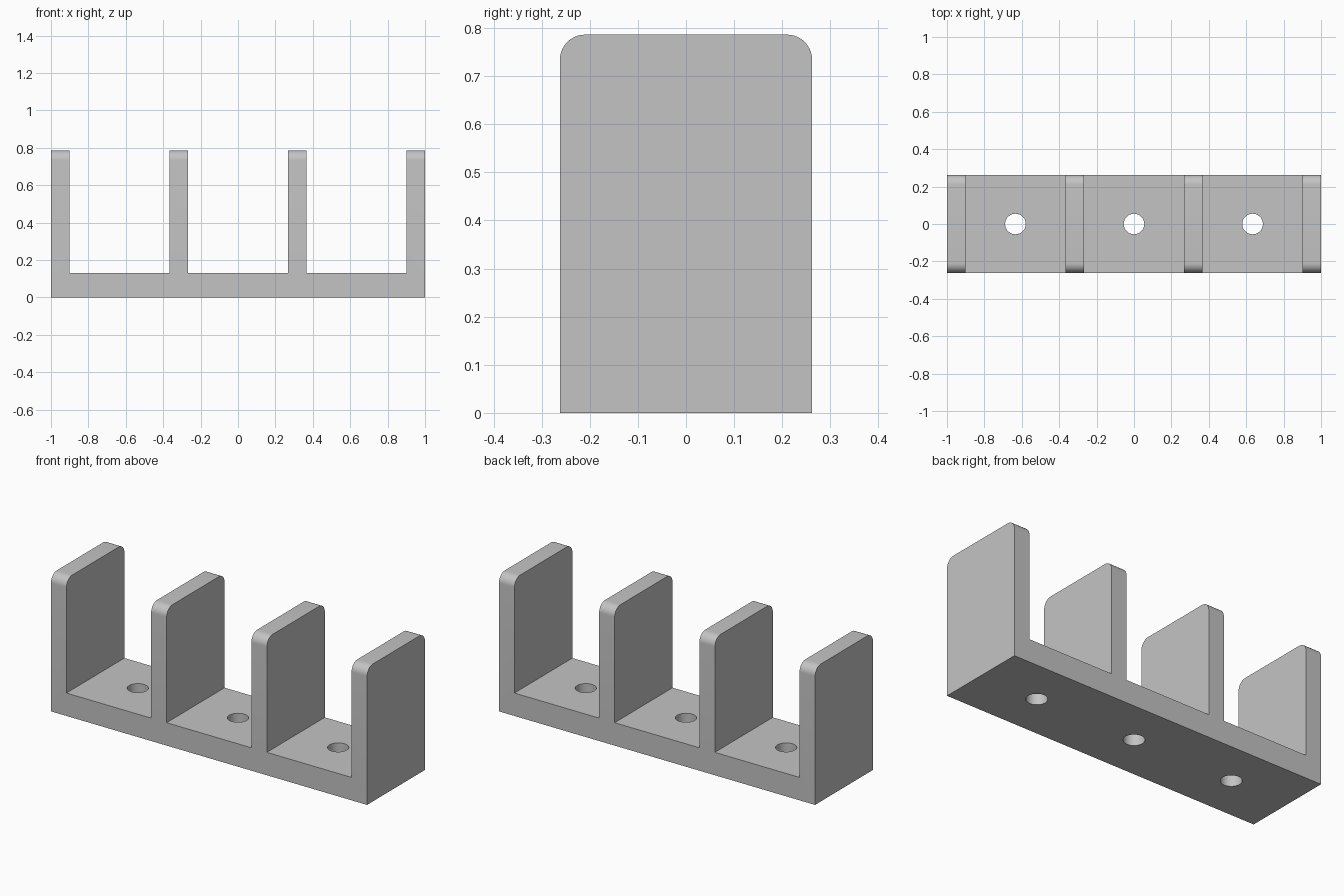
import bpy, bmesh, math

cube = bpy.data.objects.get("Cube")
if cube:
    bpy.data.objects.remove(cube, do_unlink=True)

HALF_DEPTH, BASE_TOP, TOP = 0.262, 0.131, 0.786
WALL, RADIUS, HOLE = 0.098, 0.052, 0.055
PITCH = (2 - WALL) / 3

grey = bpy.data.materials.new("plain_grey")
grey.use_nodes = True
colour = (0.55, 0.55, 0.55, 1)
grey.diffuse_color = colour
grey.node_tree.nodes["Principled BSDF"].inputs["Base Color"].default_value = colour

# Comb-shaped front profile: base with four upright dividers
profile = [(1, 0), (-1, 0)]
for i in range(4):
    left = -1 + i * PITCH
    right = left + WALL
    if i > 0:
        profile.append((left, BASE_TOP))
    profile += [(left, TOP), (right, TOP)]
    if i < 3:
        profile.append((right, BASE_TOP))

bm = bmesh.new()
face = bm.faces.new([bm.verts.new((x, -HALF_DEPTH, z)) for x, z in profile])
extruded = bmesh.ops.extrude_face_region(bm, geom=[face])
moved = [g for g in extruded["geom"] if isinstance(g, bmesh.types.BMVert)]
bmesh.ops.translate(bm, verts=moved, vec=(0, 2 * HALF_DEPTH, 0))

# Rounded front and back corners on top of each divider
corners = [e for e in bm.edges
           if all(abs(v.co.z - TOP) < 1e-4 for v in e.verts)
           and abs(e.verts[0].co.y - e.verts[1].co.y) < 1e-4]
bmesh.ops.bevel(bm, geom=corners, offset=RADIUS, offset_type='OFFSET',
                segments=10, profile=0.5, affect='EDGES')
bmesh.ops.recalc_face_normals(bm, faces=bm.faces)
mesh = bpy.data.meshes.new("divider_rack")
bm.to_mesh(mesh)
bm.free()
mesh.materials.append(grey)
rack = bpy.data.objects.new("divider_rack", mesh)
bpy.context.collection.objects.link(rack)

# Screw holes centred in each bay
for i in (-1, 0, 1):
    bpy.ops.mesh.primitive_cylinder_add(vertices=48, radius=HOLE, depth=0.4,
                                        location=(i * PITCH, 0, BASE_TOP / 2))
    cutter = bpy.context.object
    cutter.name = f"hole_cutter_{i + 2}"
    cutter.data.materials.append(grey)
    cutter.hide_render = True
    cutter.hide_set(True)
    cut = rack.modifiers.new(f"screw_hole_{i + 2}", 'BOOLEAN')
    cut.operation = 'DIFFERENCE'
    cut.solver = 'EXACT'
    cut.object = cutter

# Apply the cuts and remove the cutters
bpy.ops.object.select_all(action='DESELECT')
rack.select_set(True)
bpy.context.view_layer.objects.active = rack
for modifier in list(rack.modifiers):
    cutter = modifier.object
    bpy.ops.object.modifier_apply(modifier=modifier.name)
    bpy.data.objects.remove(cutter, do_unlink=True)
bpy.ops.object.shade_smooth_by_angle(angle=math.radians(30))
